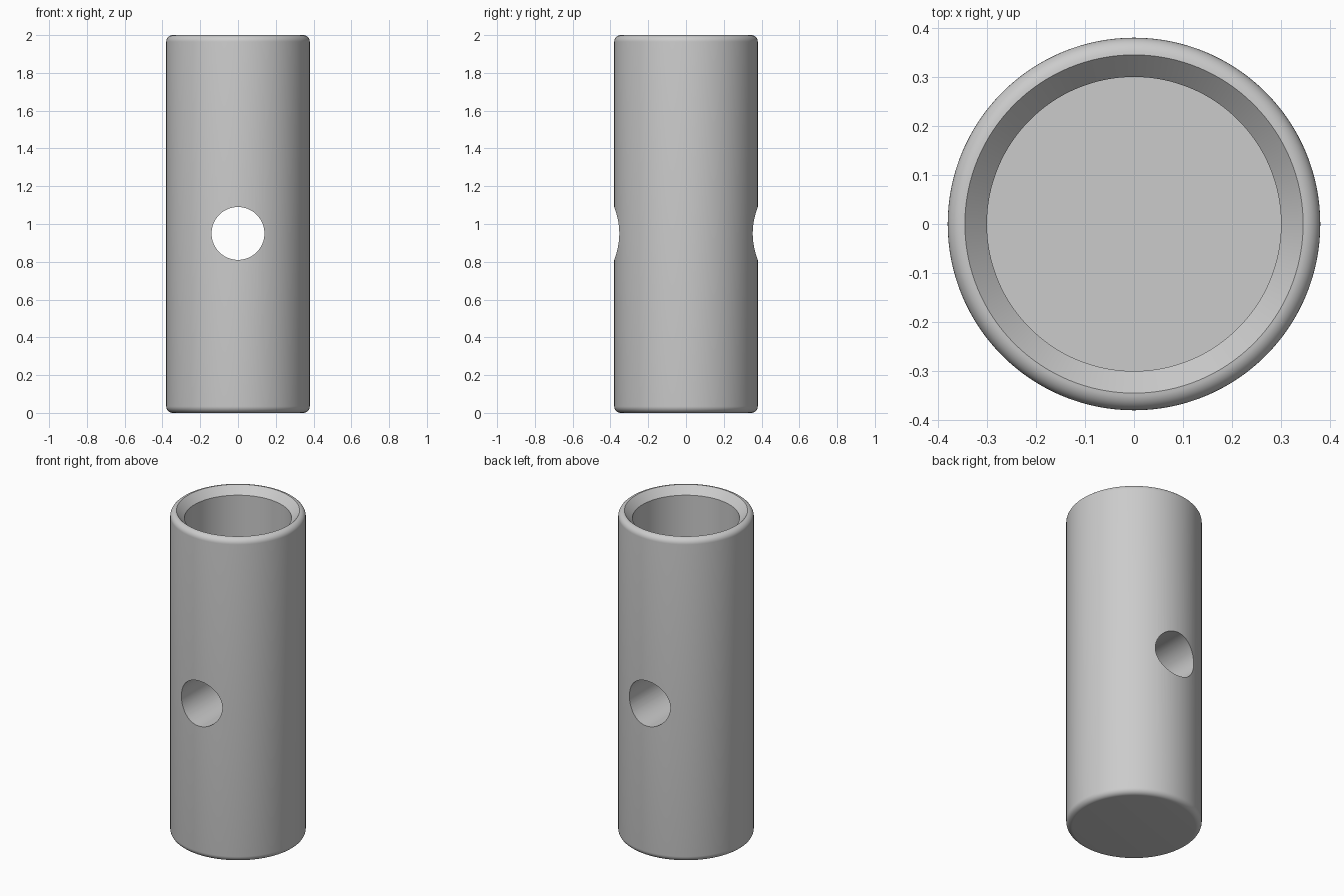
import bpy
import math

if "Cube" in bpy.data.objects:
    bpy.data.objects.remove(bpy.data.objects["Cube"])

SEGMENTS = 128

grey = bpy.data.materials.new("plain grey")
grey.diffuse_color = (0.6, 0.6, 0.6, 1.0)
grey.use_nodes = True
grey.node_tree.nodes["Principled BSDF"].inputs["Base Color"].default_value = grey.diffuse_color


def arc(cx, cz, radius, start, end, steps=8):
    """Points of a rounded corner, angles in degrees."""
    angles = [math.radians(start + (end - start) * i / steps) for i in range(steps + 1)]
    return [(cx + radius * math.cos(a), cz + radius * math.sin(a)) for a in angles]


def lathe(name, profile):
    """Spin a radius/height profile that starts and ends on the axis."""
    ring_points = profile[1:-1]
    verts = [(0, 0, profile[0][1])]
    for r, z in ring_points:
        for s in range(SEGMENTS):
            a = 2 * math.pi * s / SEGMENTS
            verts.append((r * math.cos(a), r * math.sin(a), z))
    first, last = 1, 1 + (len(ring_points) - 1) * SEGMENTS
    # Flat end discs, then the walls between the rings
    faces = [list(range(first + SEGMENTS - 1, first - 1, -1)),
             list(range(last, last + SEGMENTS))]
    for i in range(len(ring_points) - 1):
        a, b = 1 + i * SEGMENTS, 1 + (i + 1) * SEGMENTS
        for s in range(SEGMENTS):
            t = (s + 1) % SEGMENTS
            faces.append((a + s, a + t, b + t, b + s))
    verts = verts[1:]
    faces = [[v - 1 for v in f] for f in faces]
    mesh = bpy.data.meshes.new(name)
    mesh.from_pydata(verts, [], faces)
    mesh.materials.append(grey)
    obj = bpy.data.objects.new(name, mesh)
    bpy.context.collection.objects.link(obj)
    return obj


# Body: rounded outer edges, chamfered mouth, blind bore from the top
R, FILLET = 0.38, 0.035
profile = [(0, 0)]
profile += arc(R - FILLET, FILLET, FILLET, -90, 0)
profile += arc(R - FILLET, 2 - FILLET, FILLET, 0, 90)
profile += [(0.30, 1.954), (0.30, 1.30), (0, 1.30)]
body = lathe("socket_body", profile)

# Cross hole running front to back
bpy.ops.mesh.primitive_cylinder_add(vertices=64, radius=0.14, depth=1.2,
                                    location=(0, 0, 0.95),
                                    rotation=(math.pi / 2, 0, 0))
cutter = bpy.context.object
cutter.name = "cross_hole_cutter"
cutter.data.materials.append(grey)

cut = body.modifiers.new("cross hole", 'BOOLEAN')
cut.operation = 'DIFFERENCE'
cut.solver = 'EXACT'
cut.object = cutter

bpy.ops.object.select_all(action='DESELECT')
body.select_set(True)
bpy.context.view_layer.objects.active = body
bpy.ops.object.modifier_apply(modifier=cut.name)
bpy.data.objects.remove(cutter, do_unlink=True)
bpy.ops.object.shade_smooth_by_angle(angle=math.radians(30))
